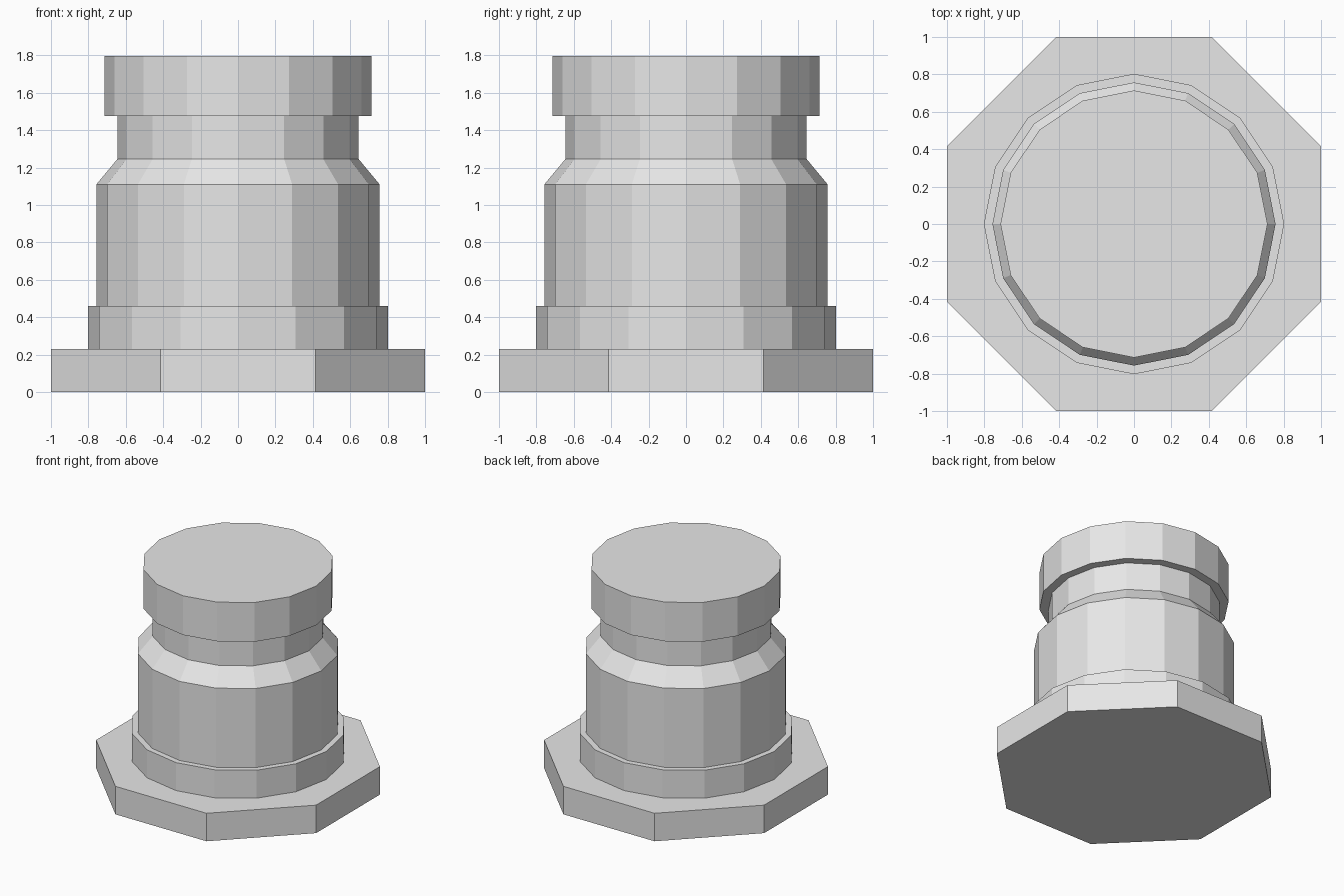
import bpy
import bmesh
from math import pi, sin, cos

cube = bpy.data.objects.get("Cube")
if cube:
    bpy.data.objects.remove(cube, do_unlink=True)

# One plain grey for the whole model
grey = bpy.data.materials.new("light grey")
grey.use_nodes = True
grey.diffuse_color = (0.8, 0.8, 0.8, 1)
bsdf = next(n for n in grey.node_tree.nodes if n.type == 'BSDF_PRINCIPLED')
bsdf.inputs["Base Color"].default_value = grey.diffuse_color


def add_ring(bm, radius, z, sides, turn):
    """Closed polygon of edges at height z."""
    verts = [bm.verts.new((radius * cos(2 * pi * i / sides + turn),
                           radius * sin(2 * pi * i / sides + turn), z))
             for i in range(sides)]
    edges = [bm.edges.new((verts[i - 1], verts[i])) for i in range(sides)]
    return verts, edges


def loft(name, rings, turn=0.0):
    """Flat-faced solid through rings of (radius, z, sides), closed at both ends."""
    bm = bmesh.new()
    loops = [add_ring(bm, r, z, n, turn) for r, z, n in rings]
    for lower, upper in zip(loops, loops[1:]):
        bmesh.ops.bridge_loops(bm, edges=lower[1] + upper[1])
    bm.faces.new(loops[0][0])
    bm.faces.new(loops[-1][0])
    bmesh.ops.recalc_face_normals(bm, faces=bm.faces[:])
    mesh = bpy.data.meshes.new(name)
    bm.to_mesh(mesh)
    bm.free()
    mesh.materials.append(grey)
    obj = bpy.data.objects.new(name, mesh)
    bpy.context.collection.objects.link(obj)
    return obj


SIDES = 16

# Octagonal foot with flats facing the axes
loft("base", [(1 / cos(pi / 8), z, 8) for z in (0, 0.23)], turn=pi / 8)

# Low step above the foot
loft("collar", [(0.803, z, SIDES) for z in (0.23, 0.46)])

# Main barrel with sloped shoulder
loft("body", [(0.757, 0.46, SIDES), (0.757, 1.11, SIDES), (0.645, 1.245, SIDES)])

# Narrow neck below the cap
loft("neck", [(0.645, z, SIDES) for z in (1.245, 1.475)])

# Wide cap with a shallow recess whose floor has fewer sides
loft("cap", [(0.714, 1.475, SIDES), (0.714, 1.797, SIDES),
             (0.462, 1.797, SIDES), (0.438, 1.70, 12)])
